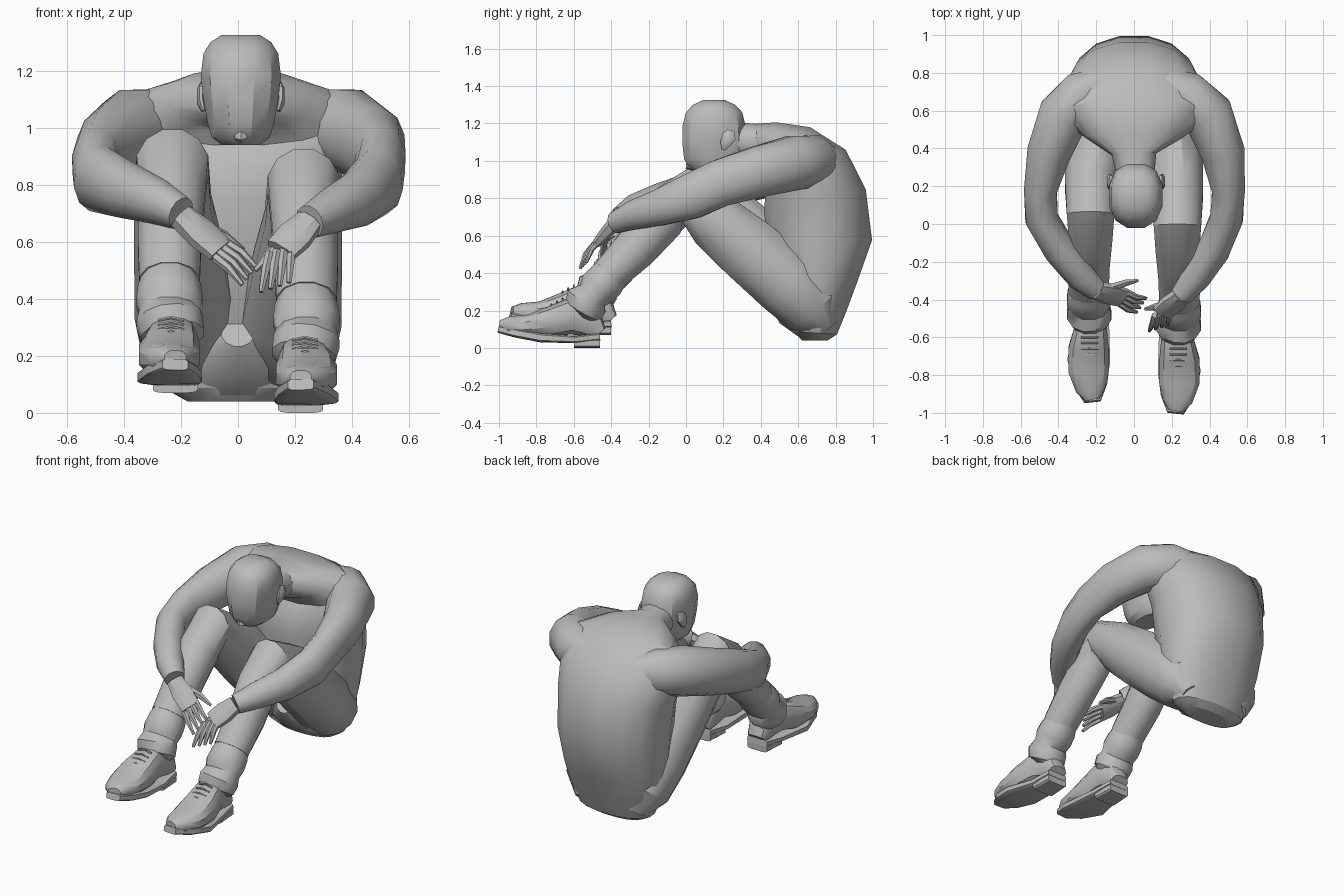
import bpy, bmesh, math
from mathutils import Vector

cube = bpy.data.objects.get("Cube")
if cube:
    bpy.data.objects.remove(cube, do_unlink=True)

grey = bpy.data.materials.new("plain_grey")
grey.use_nodes = True
grey.diffuse_color = (0.5, 0.5, 0.5, 1)
grey.node_tree.nodes["Principled BSDF"].inputs["Base Color"].default_value = grey.diffuse_color

SCALE = 0.01  # all measurements below are in hundredths of a unit
X_AXIS, Z_AXIS = Vector((1, 0, 0)), Vector((0, 0, 1))


def signed_power(value, power):
    return math.copysign(abs(value) ** power, value)


def loft(name, sections, side=X_AXIS, sides=12, square=2.0, angle=32):
    """Skin rings (x, y, z, half width along side, half depth) along a path."""
    bm = bmesh.new()
    centres = [Vector(s[:3]) for s in sections]
    rings = []
    for i, section in enumerate(sections):
        before, after = centres[max(i - 1, 0)], centres[min(i + 1, len(centres) - 1)]
        tangent = (after - before).normalized()
        across = (side - tangent * side.dot(tangent)).normalized()
        depth = tangent.cross(across)
        ring = []
        for k in range(sides):
            turn = math.tau * (k + 0.5) / sides
            u = signed_power(math.cos(turn), 2 / square) * section[3]
            v = signed_power(math.sin(turn), 2 / square) * section[4]
            ring.append(bm.verts.new((centres[i] + across * u + depth * v) * SCALE))
        rings.append(ring)
    for low, high in zip(rings, rings[1:]):
        for k in range(sides):
            n = (k + 1) % sides
            bm.faces.new((low[k], low[n], high[n], high[k]))
    bm.faces.new(rings[0][::-1])
    bm.faces.new(rings[-1])
    bmesh.ops.recalc_face_normals(bm, faces=bm.faces)
    mesh = bpy.data.meshes.new(name)
    bm.to_mesh(mesh)
    bm.free()
    mesh.materials.append(grey)
    obj = bpy.data.objects.new(name, mesh)
    bpy.context.collection.objects.link(obj)
    bpy.ops.object.select_all(action="DESELECT")
    obj.select_set(True)
    bpy.context.view_layer.objects.active = obj
    bpy.ops.object.shade_smooth_by_angle(angle=math.radians(angle))
    return obj


def placed(sections, flip, offset=(0, 0, 0)):
    """Mirror sections to the chosen side and shift them."""
    dx, dy, dz = offset
    return [(s[0] * flip + dx, s[1] + dy, s[2] + dz, s[3], s[4]) for s in sections]


# Curled torso from seat to neck
loft("torso", [
    (0, 69, 4, 18, 7), (0, 69, 8, 25, 12), (0, 70, 20, 30, 16), (0, 70, 36, 33, 22),
    (0, 71, 57, 34, 29), (0, 69, 80, 36, 28), (0, 64, 96, 40, 24),
    (0, 57, 106, 39, 15.5), (0, 46, 110, 26, 11), (0, 37, 110, 12, 10),
    (1, 25, 111, 10, 10)], sides=16, square=2.2)
loft("trouser_seat", [(0, 66, 16, 22, 12), (0, 56, 22, 16, 11), (0, 48, 28, 6, 6)])
loft("collar", [(0, 47, 109, 16, 10), (0, 42, 110, 15, 10), (0, 37, 110, 12, 10)])

# Bowed head
loft("head", [
    (1, 16, 94, 7, 11), (1, 16, 97, 10.5, 14.5), (1, 15.5, 102, 12, 17),
    (1, 15, 110, 13.5, 17.5), (1, 15, 118, 14.5, 17.5), (1, 15, 126, 13.5, 15.5),
    (1, 15, 130, 11, 11.5), (1, 15, 132.5, 7, 6)], square=2.4)
loft("nose", [(1, 2, 102, 1.5, 1.5), (1, 2, 97, 2.5, 2.5), (1, 6, 95, 2, 1)], sides=6)
for label, flip in (("left", 1), ("right", -1)):
    loft(label + "_ear", placed(
        [(13, 20, 106, 1, 1), (14, 21, 109, 1.5, 3), (14, 23, 113, 1.5, 4), (13, 24, 116, 1, 2)],
        flip, (1, 0, 0)), sides=8)

# Legs, shoes and laces; the right leg is drawn up a little higher
leg = [(15, 75, 11, 9, 7), (17, 68, 21, 17, 17), (19, 54, 35, 18, 19), (21, 33, 53, 16, 18),
       (23, 15, 68, 14, 16), (23, -1, 80, 13, 13), (23, -12, 70, 12, 13),
       (24, -27, 53, 11.5, 12), (24, -41, 39, 11, 10)]
cuff = [(24, -37, 43, 9, 9), (24, -43, 36, 11.5, 11), (24, -47, 32, 12, 11),
        (24, -50, 28, 11, 9), (24, -53, 25, 12, 12), (23, -55, 20, 11.5, 11),
        (23, -57, 18, 8, 8)]
upper = [(22, -46, 8, 6, 4), (22, -52, 15, 8, 10), (23, -62, 17, 9, 10),
         (24, -72, 14, 11, 8.5), (24, -84, 12, 11, 6), (23, -94, 12, 8, 5),
         (22, -99, 12, 4, 3)]
sole = [(22, -46, 6, 7, 2), (22, -60, 4.5, 9, 2), (24, -78, 5.5, 11.5, 2.5),
        (23, -91, 8, 9, 2.5), (22, -100, 10, 4.5, 2)]
heel = [(22, -46, 2.5, 7, 2.5), (22, -60, 2.5, 8, 2.5)]

for label, flip, lift, slide in (("left", 1, 0, 0), ("right", -1, 7, 6)):
    raised = []
    for i, section in enumerate(leg):
        share = min(1, i / 5)
        raised += placed([section], flip, (0, slide * share, lift * share))
    offset = (0, slide, lift)
    loft(label + "_trouser_leg", raised)
    loft(label + "_trouser_cuff", placed(cuff, flip, offset))
    loft(label + "_shoe_upper", placed(upper, flip, offset), square=2.5)
    loft(label + "_shoe_sole", placed(sole, flip, offset), square=5)
    loft(label + "_shoe_heel", placed(heel, flip, offset), square=5)
    for n in range(4):
        y, z = -66 - 3 * n, 26.5 - 1.7 * n
        loft(f"{label}_lace_{n}", placed(
            [(19, y, z - 1, 0.6, 0.5), (23.5, y, z, 0.6, 0.5), (28, y, z - 1, 0.6, 0.5)],
            flip, offset), side=Z_AXIS, sides=6)

# Arms resting over the knees
arms = {
    "left": [(14, 76, 99, 10, 8), (27, 69, 100, 14, 13), (39, 58, 99, 15, 14),
             (47, 38, 94, 14, 12), (50, 18, 88, 13, 9), (49, 3, 81, 12.5, 9),
             (42, -14, 75, 10, 9), (33, -28, 71, 8, 8), (25, -38, 67, 6, 6)],
    "right": [(-14, 76, 99, 10, 8), (-27, 69, 100, 14, 13), (-37, 58, 99, 15, 14),
              (-45, 38, 93, 14, 12), (-49.5, 18, 87, 13, 9), (-49, 3, 82, 12, 9),
              (-39, -14, 78, 10, 9), (-28, -28, 74, 8, 8), (-20, -35, 70, 6, 6)]}
for label, sections in arms.items():
    loft(label + "_sleeve", sections, side=Z_AXIS, angle=40)


def hand(label, wrist, knuckles, tips, across, thumb_tip, thumb_side):
    """Flat palm, four tapering bent fingers and a thumb."""
    wrist, knuckles, tips, thumb_tip = map(Vector, (wrist, knuckles, tips, thumb_tip))
    across = Vector(across).normalized()
    loft(label + "_palm", [
        (*wrist, 5, 4), (*wrist.lerp(knuckles, 0.5), 6.5, 3.5), (*knuckles, 6, 2.5)],
        side=across, sides=8, square=2.5)
    for n in range(4):
        spread = across * (n - 1.5)
        root, tip = knuckles + spread * 2.9, tips + spread * 3.6
        bend = root.lerp(tip, 0.5) + Vector((0, -1, 1))
        loft(f"{label}_finger_{n}", [(*root, 1.7, 2), (*bend, 1.6, 1.7), (*tip, 0.9, 0.9)],
             side=across, sides=6)
    root = wrist.lerp(knuckles, 0.35) + across * thumb_side * 3
    middle = root.lerp(thumb_tip, 0.55) + across * thumb_side
    loft(label + "_thumb", [(*root, 2.5, 2.5), (*middle, 2, 1.8), (*thumb_tip, 0.9, 0.9)],
         side=across, sides=6)


hand("left", (25, -38, 67), (15, -47, 57), (13, -55, 44), (9, 3, 3), (6, -45, 50), -1)
hand("right", (-20, -35, 69), (-6, -39, 57), (4, -43, 48), (4, 6, 5), (2, -30, 57), 1)
